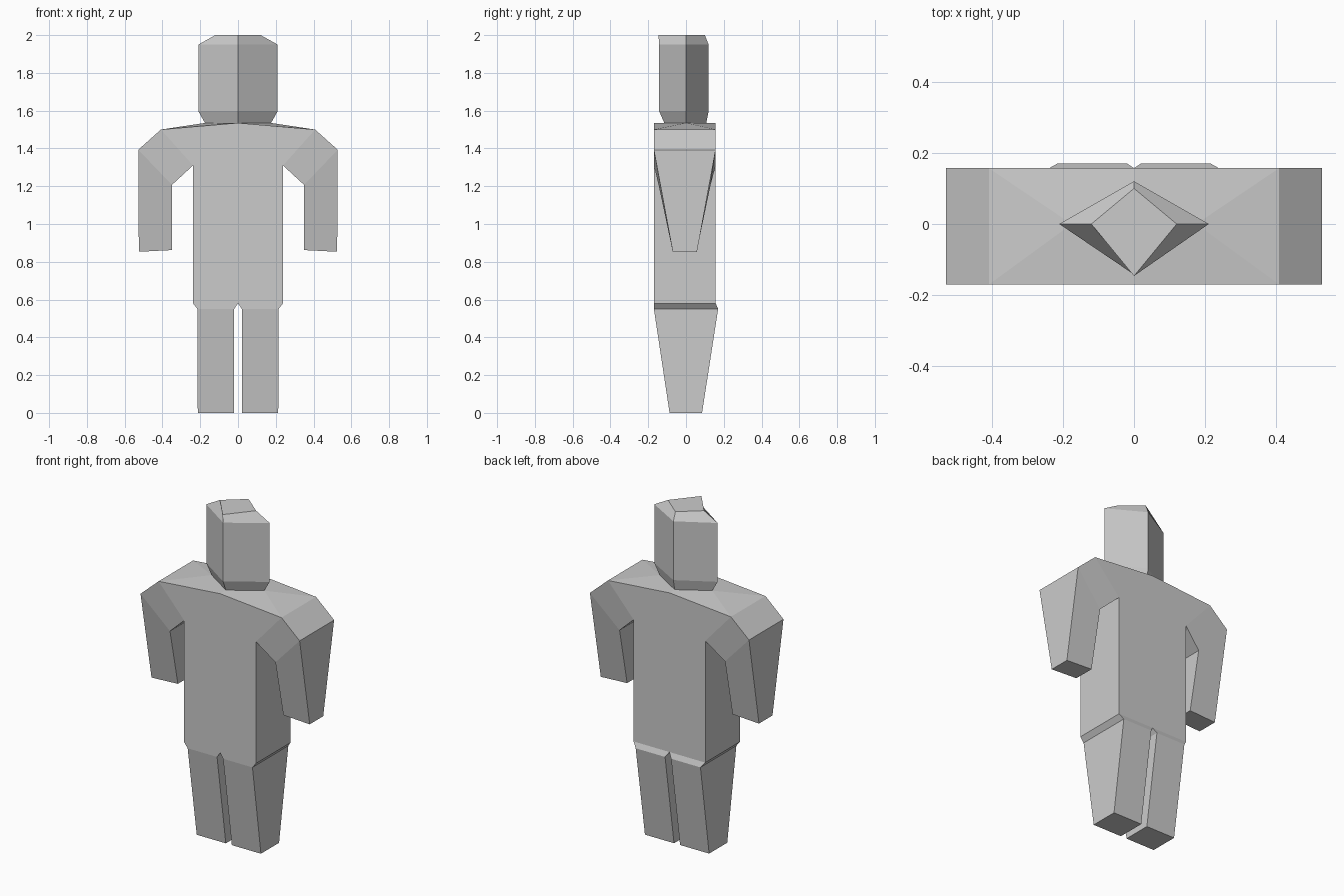
import bpy, bmesh

if "Cube" in bpy.data.objects:
    bpy.data.objects.remove(bpy.data.objects["Cube"])

grey = bpy.data.materials.new("plain grey")
grey.diffuse_color = (0.6, 0.6, 0.6, 1)
grey.use_nodes = True
grey.node_tree.nodes["Principled BSDF"].inputs["Base Color"].default_value = grey.diffuse_color

F, B = -0.17, 0.157          # front and back depth of the torso


def loft(name, rings):
    """Skin a stack of equal-length rings and cap both ends."""
    bm = bmesh.new()
    vs = [[bm.verts.new(p) for p in ring] for ring in rings]
    n = len(rings[0])
    for a, b in zip(vs, vs[1:]):
        for i in range(n):
            j = (i + 1) % n
            bm.faces.new((a[i], a[j], b[j], b[i]))
    bm.faces.new(vs[0])
    bm.faces.new(vs[-1])
    bmesh.ops.remove_doubles(bm, verts=bm.verts, dist=1e-4)
    bmesh.ops.recalc_face_normals(bm, faces=bm.faces)
    me = bpy.data.meshes.new(name)
    bm.to_mesh(me)
    bm.free()
    me.materials.append(grey)
    ob = bpy.data.objects.new(name, me)
    bpy.context.collection.objects.link(ob)
    return ob


def body_ring(x, z, zmid):
    return [(x, F, z), (0, F, zmid), (-x, F, z),
            (-x, B, z), (0, B, zmid), (x, B, z)]


def box_ring(x0, x1, y0, y1, z):
    return [(x0, y0, z), (x1, y0, z), (x1, y1, z), (x0, y1, z)]


def arm_ring(inner, outer, yi, yo):
    """Ring across the arm; inner/outer are (x, z), yi/yo are (front, back)."""
    return [(inner[0], yi[0], inner[1]), (outer[0], yo[0], outer[1]),
            (outer[0], yo[1], outer[1]), (inner[0], yi[1], inner[1])]


def diamond(x, y0, y1, z):
    return [(x, 0, z), (0, y0, z), (-x, 0, z), (0, y1, z)]


# torso, rising over the shoulders to the neck
neck = [(0.175, 0, 1.535), (0, -0.115, 1.535), (-0.175, 0, 1.535),
        (-0.175, 0, 1.535), (0, 0.107, 1.535), (0.175, 0, 1.535)]
loft("torso", [body_ring(0.238, 0.58, 0.58), body_ring(0.238, 1.31, 1.31),
               body_ring(0.408, 1.5, 1.535), neck])

# head
loft("head", [diamond(0.175, -0.115, 0.107, 1.535),
              diamond(0.21, -0.142, 0.12, 1.597),
              diamond(0.21, -0.142, 0.12, 1.95),
              diamond(0.12, -0.146, 0.1, 2.0)])

# arms and legs, mirrored to the other side
arm = loft("arms", [
    arm_ring((0.238, 1.31), (0.408, 1.5), (F, B), (F, B)),
    arm_ring((0.35, 1.207), (0.528, 1.393), (-0.145, 0.13), (F, B)),
    arm_ring((0.35, 0.862), (0.525, 0.853), (-0.07, 0.058), (-0.07, 0.058))])
leg = loft("legs", [
    box_ring(0, 0.238, F, B, 0.58),
    box_ring(0.02, 0.215, F, 0.17, 0.55),
    box_ring(0.02, 0.213, -0.087, 0.085, 0)])
for ob in (arm, leg):
    m = ob.modifiers.new("mirror", 'MIRROR')
    m.use_mirror_merge = False
